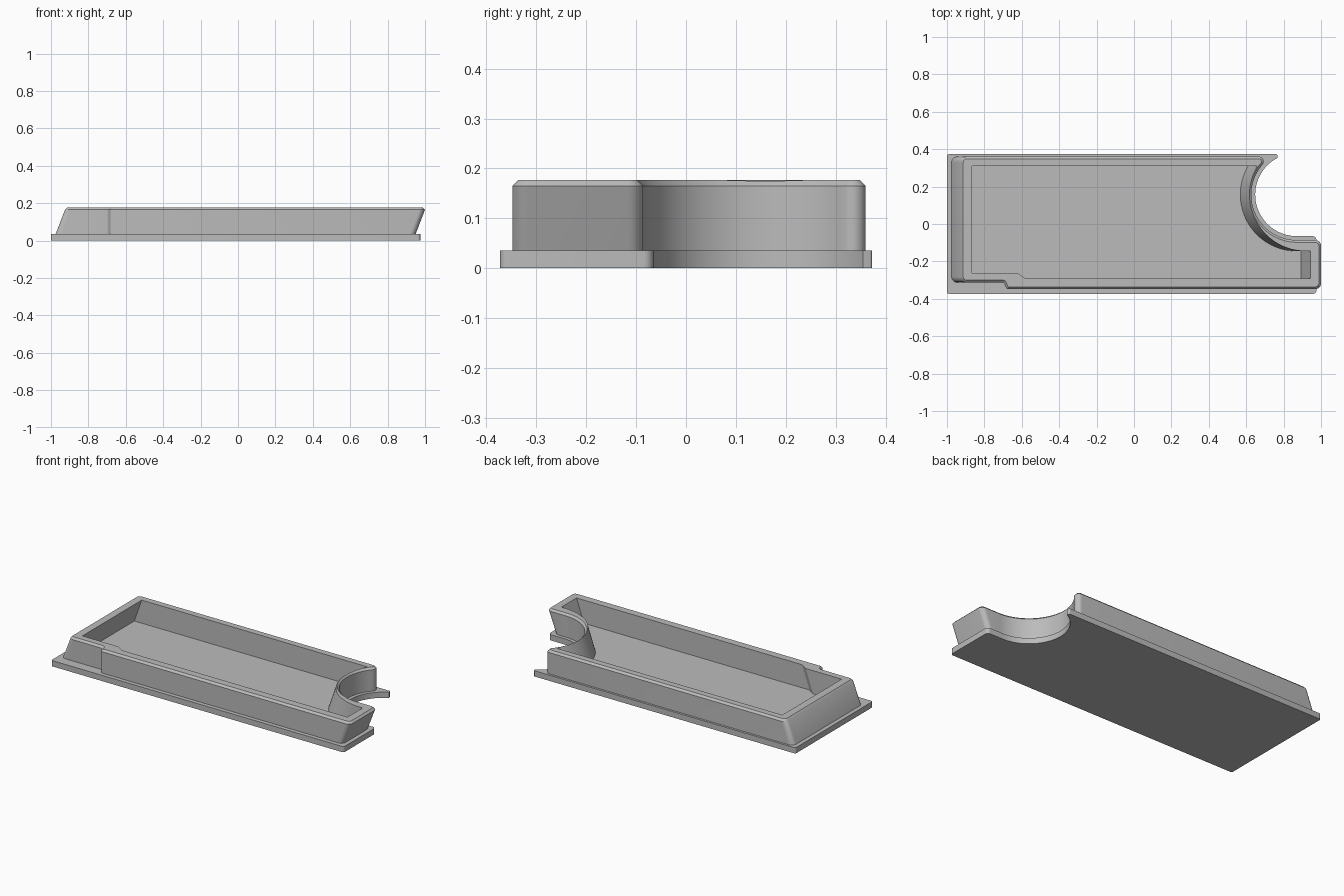
import bpy, bmesh, math
from mathutils import Vector

if "Cube" in bpy.data.objects:
    bpy.data.objects.remove(bpy.data.objects["Cube"])

grey = bpy.data.materials.new("plain grey")
grey.diffuse_color = (0.5, 0.5, 0.5, 1)
grey.use_nodes = True
grey.node_tree.nodes["Principled BSDF"].inputs["Base Color"].default_value = grey.diffuse_color

CX, CY = 0.87, 0.157      # centre of the round bite
LEAN = 0.05               # sideways lean of the ends over the wall height
Z0, Z1, Z2 = 0.035, 0.165, 0.177


def bite(radius, y_start, n=32):
    """Arc of the round bite, from its upper end down to its lowest point."""
    a0 = math.pi - math.asin((y_start - CY) / radius)
    a1 = 1.5 * math.pi
    return [(CX + radius * math.cos(a0 + (a1 - a0) * i / n),
             CY + radius * math.sin(a0 + (a1 - a0) * i / n), 0) for i in range(n + 1)]


def outline(points, seg=6):
    """Closed outline; each point is (x, y, corner radius)."""
    out = []
    for i, (x, y, r) in enumerate(points):
        p = Vector((x, y))
        if r == 0:
            out.append(p)
            continue
        a = (Vector(points[i - 1][:2]) - p).normalized()
        b = (Vector(points[(i + 1) % len(points)][:2]) - p).normalized()
        half = a.angle(b) / 2
        c = p + (a + b).normalized() * r / math.sin(half)
        t = r / math.tan(half)
        u, v = p + a * t - c, p + b * t - c
        for k in range(seg + 1):
            out.append(c + u.lerp(v, k / seg).normalized() * r)
    return out


def inset(loop, d):
    """Move a clockwise outline inwards."""
    out = []
    for i, p in enumerate(loop):
        e = (p - loop[i - 1]).normalized()
        f = (loop[(i + 1) % len(loop)] - p).normalized()
        n1, n2 = Vector((e.y, -e.x)), Vector((f.y, -f.x))
        out.append(p + (n1 + n2) * d / (1 + n1.dot(n2)))
    return out


def skin(name, rings):
    """Solid through a stack of (outline, height) rings."""
    bm = bmesh.new()
    rows = [[bm.verts.new((p.x, p.y, z)) for p in loop] for loop, z in rings]
    n = len(rows[0])
    for lo, hi in zip(rows, rows[1:]):
        for i in range(n):
            j = (i + 1) % n
            bm.faces.new((lo[i], lo[j], hi[j], hi[i]))
    bm.faces.new(rows[0])
    bm.faces.new(rows[-1])
    bmesh.ops.recalc_face_normals(bm, faces=bm.faces)
    me = bpy.data.meshes.new(name)
    bm.to_mesh(me)
    bm.free()
    me.materials.append(grey)
    ob = bpy.data.objects.new(name, me)
    bpy.context.collection.objects.link(ob)
    return ob


def smooth(ob):
    bpy.ops.object.select_all(action='DESELECT')
    ob.select_set(True)
    bpy.context.view_layer.objects.active = ob
    bpy.ops.object.shade_smooth_by_angle(angle=math.radians(30))


# base plate
plate = outline([(-1, 0.373, 0.01), (0.765, 0.373, 0.006)] + bite(0.222, 0.355)
                + [(0.975, -0.065, 0.02), (0.975, -0.373, 0.015), (-1, -0.373, 0.01)])
base = skin("base_plate", [(plate, 0), (plate, Z0)])


# wall: both ends lean, the bite and the front step stay upright
def wall_loop(s):
    return outline([(-0.975 + s, 0.36, 0.03), (0.705, 0.36, 0.025)] + bite(0.243, 0.32)
                   + [(0.95 + s, -0.086, 0.03), (0.95 + s, -0.348, 0.03),
                      (-0.68, -0.348, 0.012), (-0.697, -0.312, 0.008),
                      (-0.975 + s, -0.312, 0.03)])


top = wall_loop(LEAN)
wall = skin("tray_wall", [(wall_loop(-0.01), 0.01), (wall_loop(0), Z0),
                          (top, Z1), (inset(top, 0.012), Z2)])

# leaning hollow
floor = outline([(-0.917, 0.31, 0)] + bite(0.302, 0.31)
                + [(0.893, -0.145, 0), (0.893, -0.291, 0), (-0.63, -0.291, 0),
                   (-0.675, -0.262, 0), (-0.917, -0.262, 0)])
rise = LEAN / (Z2 - Z0)


def leaned(z):
    return [p + Vector((rise * (z - Z0), 0)) for p in floor]


cutter = skin("hollow_cutter", [(leaned(Z0 + 0.001), Z0 + 0.001), (leaned(0.25), 0.25)])
cutter.hide_render = True
mod = wall.modifiers.new("hollow", 'BOOLEAN')
mod.operation = 'DIFFERENCE'
mod.solver = 'EXACT'
mod.object = cutter
bpy.context.view_layer.objects.active = wall
bpy.ops.object.modifier_apply(modifier=mod.name)
bpy.data.objects.remove(cutter)

for part in (base, wall):
    smooth(part)
